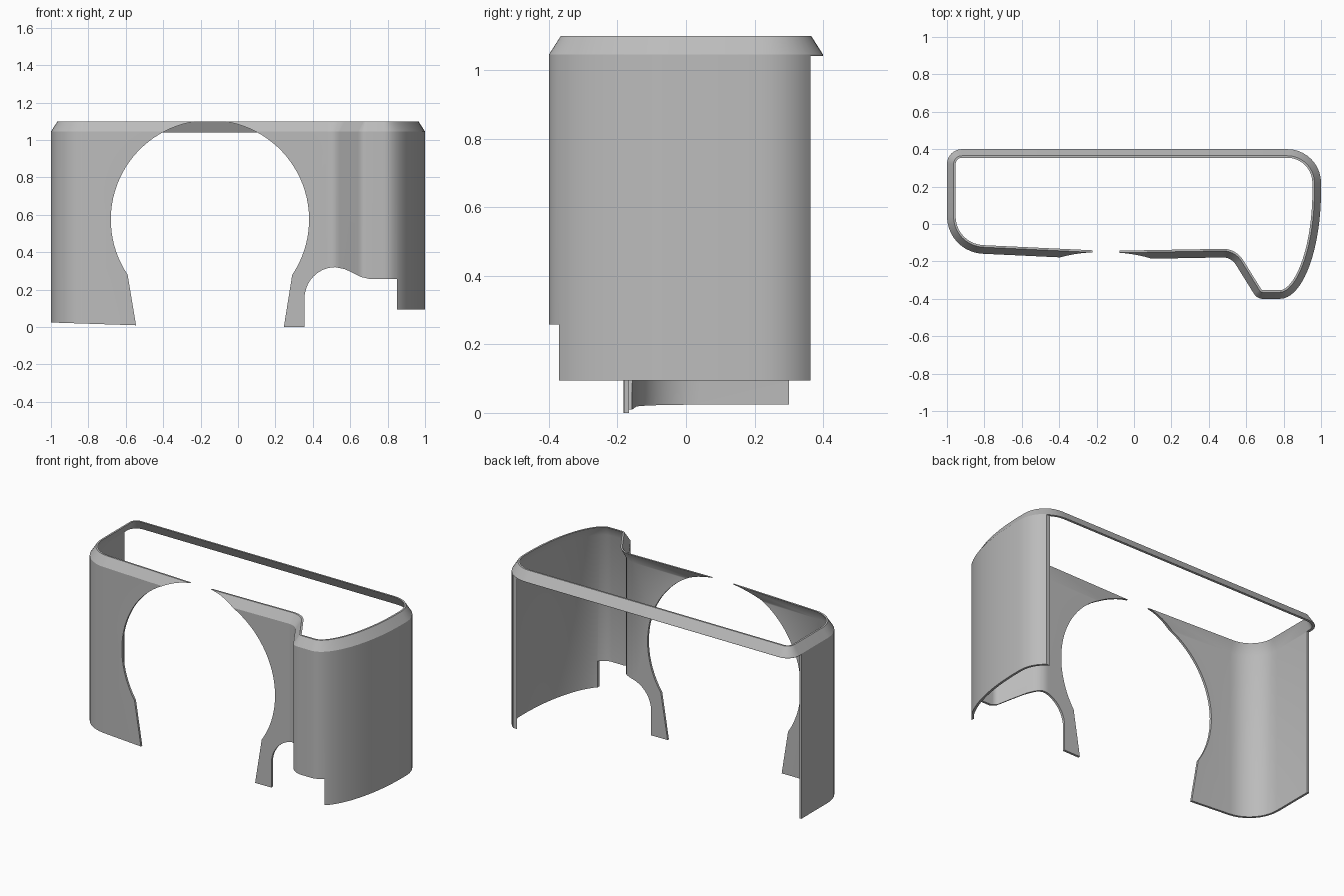
import bpy, bmesh
from math import sin, cos, tan, radians, pi
from mathutils import Vector

if "Cube" in bpy.data.objects:
    bpy.data.objects.remove(bpy.data.objects["Cube"])


def fillet(prev, corner, nxt, radius, steps=10):
    """Points of a round corner between two straight runs."""
    p, c, n = Vector(prev), Vector(corner), Vector(nxt)
    a, b = (p - c).normalized(), (n - c).normalized()
    half = a.angle(b) / 2
    reach = radius / tan(half)
    start, end = c + a * reach, c + b * reach
    centre = c + (a + b).normalized() * (radius / sin(half))
    u, v = start - centre, end - centre
    turn = pi - 2 * half
    return [centre + (u * sin((1 - i / steps) * turn) + v * sin(i / steps * turn)) / sin(turn)
            for i in range(steps + 1)]


def inset(points, distance):
    """Move a counter-clockwise outline inwards by an even distance."""
    result = []
    for i, p in enumerate(points):
        e1 = (p - points[i - 1]).normalized()
        e2 = (points[(i + 1) % len(points)] - p).normalized()
        n1, n2 = Vector((-e1.y, e1.x)), Vector((-e2.y, e2.x))
        result.append(p + (n1 + n2) * (distance / (1 + n1.dot(n2))))
    return result


def make_object(name, bm):
    bmesh.ops.recalc_face_normals(bm, faces=bm.faces)
    mesh = bpy.data.meshes.new(name)
    bm.to_mesh(mesh)
    bm.free()
    obj = bpy.data.objects.new(name, mesh)
    bpy.context.collection.objects.link(obj)
    return obj


def prism(name, profile, y0, y1):
    """Extrude an x-z profile along y."""
    bm = bmesh.new()
    face = bm.faces.new([bm.verts.new((x, y0, z)) for x, z in profile])
    extruded = bmesh.ops.extrude_face_region(bm, geom=[face])["geom"]
    moved = [v for v in extruded if isinstance(v, bmesh.types.BMVert)]
    bmesh.ops.translate(bm, verts=moved, vec=(0, y1 - y0, 0))
    return make_object(name, bm)


def rectangle(x0, x1, z0, z1):
    return [(x0, z0), (x1, z0), (x1, z1), (x0, z1)]


# Plan outline: straight runs with round corners, plus one long swept side
corners = [((1, 0.4), 0.18), ((-1, 0.4), 0.08), ((-1, -0.15), 0.2),
           ((-0.15, -0.19), 0), ((0.52, -0.178), 0.08), ((0.658, -0.4), 0.055)]
swept = [Vector((0.78 + 0.22 * sin(t), 0.18 - 0.58 * cos(t)))
         for t in [i * pi / 48 for i in range(25)]]
outline = []
for i, (corner, radius) in enumerate(corners):
    prev = corners[i - 1][0] if i else swept[-1]
    nxt = corners[i + 1][0] if i + 1 < len(corners) else swept[0]
    outline += fillet(prev, corner, nxt, radius) if radius else [Vector(corner)]
outline += swept
outline = [p for i, p in enumerate(outline) if (p - outline[i - 1]).length > 0.003]

# Thin wall with a sloping rim: outside going up, inside coming down
section = [(0, 0), (0, 1.045), (0.035, 1.1), (0.046, 1.1), (0.014, 1.038), (0.014, 0)]
bm = bmesh.new()
rings = [[bm.verts.new((p.x, p.y, z)) for p in inset(outline, d)] for d, z in section]
count = len(outline)
for k, ring in enumerate(rings):
    above = rings[(k + 1) % len(rings)]
    for i in range(count):
        j = (i + 1) % count
        bm.faces.new((ring[i], ring[j], above[j], above[i]))
shell = make_object("cover_shell", bm)

# Round front opening that flares down to the feet
arc = [radians(-33.9 + 247.8 * i / 64) for i in range(65)]
opening = [(-0.15 + 0.53 * cos(a), 0.575 + 0.53 * sin(a)) for a in arc]
opening += [(-0.545, 0.01), (-0.543, -0.1), (0.243, -0.1), (0.245, 0)]

# Arched notch and stepped lower edge on the bulging side
notch = [(0.355, -0.1)]
notch += [(0.52 - 0.165 * cos(i * pi / 24), 0.15 + 0.17 * sin(i * pi / 24)) for i in range(13)]
notch += [(0.57, 0.31), (0.62, 0.287), (0.66, 0.267), (0.7, 0.258), (0.85, 0.258),
          (0.85, 0.095), (1.2, 0.095), (1.2, -0.1)]

# Slightly sloping lower edge on the other side
slope = [(-1.2, -0.1), (-0.5, -0.1), (-0.5, 0.008), (-1.2, 0.031)]

cutters = [
    prism("opening_cutter", opening, -1, 0.1),
    prism("notch_cutter", notch, -1, 1),
    prism("slope_cutter", slope, -1, 1),
    # Open back below the rim
    prism("back_cutter_right", rectangle(-1.2, 0, -0.1, 1.041), 0.3, 1),
    prism("back_cutter_left", rectangle(-0.1, 1.2, -0.1, 1.041), 0.363, 1),
]
bpy.ops.object.select_all(action="DESELECT")
bpy.context.view_layer.objects.active = shell
shell.select_set(True)
for cutter in cutters:
    cutter.hide_render = True
    mod = shell.modifiers.new(cutter.name, "BOOLEAN")
    mod.operation = "DIFFERENCE"
    mod.solver = "EXACT"
    mod.object = cutter
    bpy.ops.object.modifier_apply(modifier=mod.name)
    bpy.data.objects.remove(cutter)

# Plain grey finish
grey = bpy.data.materials.new("plain_grey")
grey.use_nodes = True
colour = (0.5, 0.5, 0.5, 1)
grey.diffuse_color = colour
grey.node_tree.nodes["Principled BSDF"].inputs["Base Color"].default_value = colour
shell.data.materials.clear()
shell.data.materials.append(grey)
bpy.ops.object.shade_smooth_by_angle(angle=radians(30))
